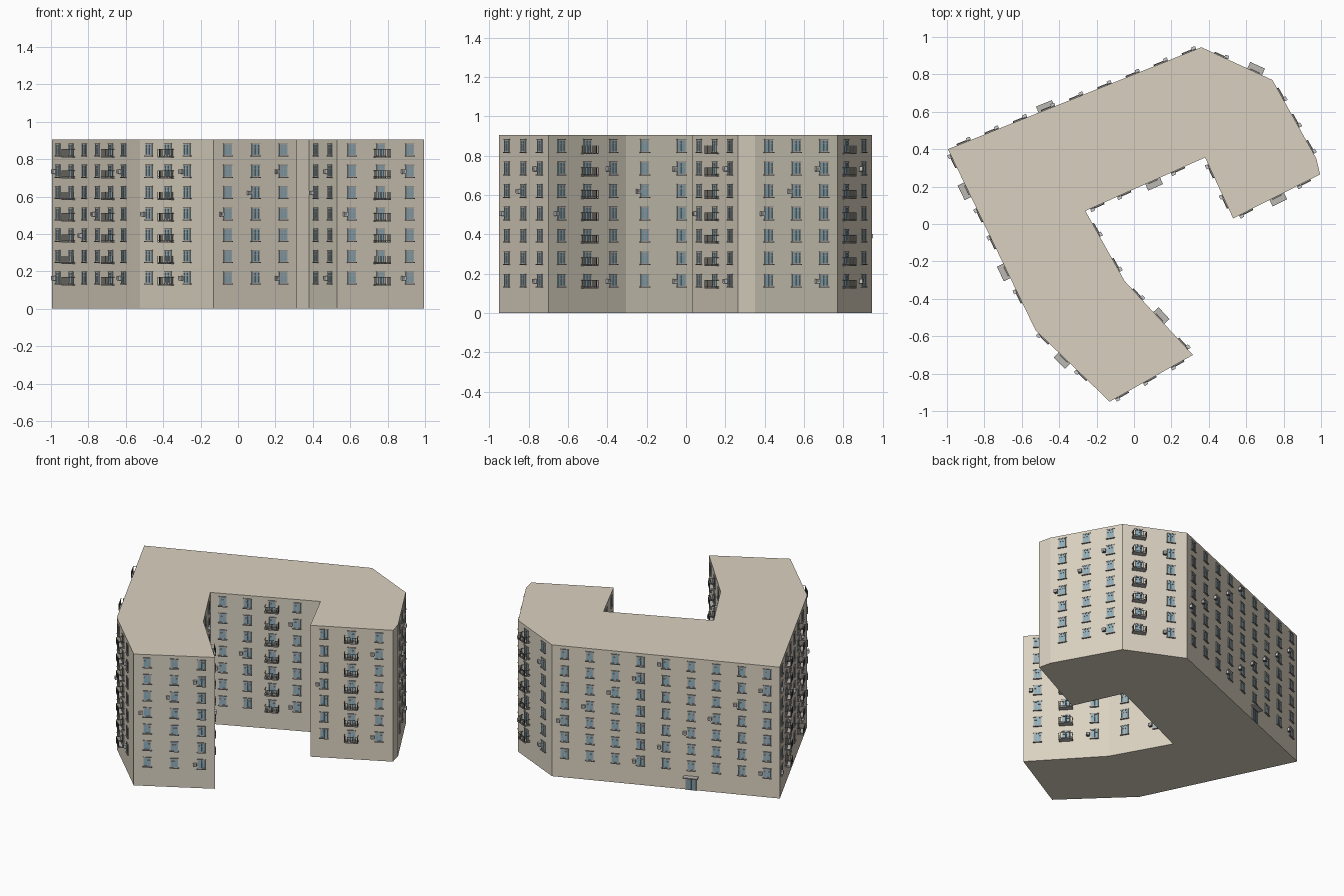
import bpy
from mathutils import Vector

if "Cube" in bpy.data.objects:
    bpy.data.objects.remove(bpy.data.objects["Cube"])

H = 0.905
ROW0, STEP, FLOORS = 0.166, 0.114, 7

# footprint, counter-clockwise: (x, y, columns on the wall that starts here, balcony columns)
WALLS = [
    (-0.13, -0.95, 3, ()), (0.315, -0.70, 3, (1,)), (-0.05, -0.305, 2, ()),
    (-0.26, 0.07, 4, (2,)), (0.316, 0.327, 0, ()), (0.38, 0.355, 2, ()),
    (0.53, 0.03, 3, (1,)), (0.995, 0.265, 0, ()), (0.975, 0.35, 3, ()),
    (0.74, 0.77, 2, (0,)), (0.36, 0.945, 9, ()), (-0.995, 0.40, 6, (1, 4)),
    (-0.575, -0.468, 0, ()), (-0.525, -0.57, 3, (1,)), (-0.22, -0.863, 0, ()),
]

COLORS = {
    "wall": (0.70, 0.64, 0.53, 1), "frame": (0.42, 0.43, 0.43, 1),
    "glass": (0.25, 0.42, 0.50, 1), "sill": (0.30, 0.29, 0.28, 1),
    "metal": (0.13, 0.13, 0.13, 1), "slab": (0.50, 0.48, 0.45, 1),
    "unit": (0.62, 0.62, 0.60, 1), "door": (0.20, 0.31, 0.36, 1),
}
MATS = {}
for key, col in COLORS.items():
    MATS[key] = bpy.data.materials.new(key)
    MATS[key].diffuse_color = col

parts = {}
CUBE_FACES = [(0, 2, 3, 1), (4, 5, 7, 6), (0, 1, 5, 4),
              (2, 6, 7, 3), (0, 4, 6, 2), (1, 3, 7, 5)]


def make_object(name, verts, faces, mat):
    mesh = bpy.data.meshes.new(name)
    mesh.from_pydata(verts, [], faces)
    mesh.materials.append(MATS[mat])
    mesh.update()
    obj = bpy.data.objects.new(name, mesh)
    bpy.context.collection.objects.link(obj)


class Spot:
    """Local frame on a wall: u along it, d outward, z up."""

    def __init__(self, origin, u, n):
        self.o, self.u, self.n = origin, u, n

    def box(self, part, mat, u0, u1, d0, d1, z0, z1):
        verts, faces, _ = parts.setdefault(part, ([], [], mat))
        base = len(verts)
        for z in (z0, z1):
            for d in (d0, d1):
                for u in (u0, u1):
                    verts.append(self.o + self.u * u + self.n * d + Vector((0, 0, z)))
        # u x d points down, so the winding is reversed
        faces.extend(tuple(base + i for i in f[::-1]) for f in CUBE_FACES)


def window(s, z):
    w, h = 0.024, 0.031
    s.box("window_glass", "glass", -w, w, -0.002, 0.002, z - h, z + h)
    for a, b in ((-w, -w + 0.005), (-0.002, 0.002), (w - 0.005, w)):
        s.box("window_frames", "frame", a, b, -0.002, 0.005, z - h, z + h)
    for a, b in ((-h, -h + 0.005), (0.010, 0.013), (h - 0.005, h)):
        s.box("window_frames", "frame", -w, w, -0.002, 0.0045, z + a, z + b)
    s.box("window_sills", "sill", -0.029, 0.029, -0.002, 0.009, z - h - 0.005, z - h)
    s.box("window_lintels", "sill", -0.027, 0.027, -0.002, 0.006, z + h, z + h + 0.003)


def balcony(s, z):
    w, dep, z0, z1, t = 0.043, 0.038, z - 0.036, z + 0.003, 0.002
    s.box("balcony_slabs", "slab", -w, w, -0.002, dep, z0 - 0.005, z0)
    for zz in (z1, z0 + 0.006):
        s.box("balcony_rails", "metal", -w, w, dep - t, dep, zz - t, zz)
        for x in (-w, w - t):
            s.box("balcony_rails", "metal", x, x + t, 0, dep, zz - t, zz)
    for i in range(9):
        x = -w + (2 * w - t) * i / 8
        s.box("balcony_bars", "metal", x, x + t * 0.8, dep - t, dep, z0, z1)
    for x in (-w, w - t):
        for d in (0.010, 0.022):
            s.box("balcony_bars", "metal", x, x + t, d, d + t * 0.8, z0, z1)


def cooling_unit(s, z):
    s.box("cooling_units", "unit", -0.052, -0.029, 0.003, 0.018, z - 0.012, z + 0.008)
    s.box("unit_grilles", "sill", -0.049, -0.036, 0.018, 0.019, z - 0.009, z + 0.005)
    s.box("unit_brackets", "metal", -0.050, -0.031, -0.002, 0.016, z - 0.015, z - 0.012)


def entrance(s):
    s.box("door_leaf", "door", -0.030, 0.030, -0.002, 0.004, 0, 0.078)
    for a, b in ((-0.034, -0.029), (-0.002, 0.002), (0.029, 0.034)):
        s.box("door_frame", "sill", a, b, -0.002, 0.008, 0, 0.082)
    s.box("door_frame", "sill", -0.034, 0.034, -0.002, 0.008, 0.077, 0.082)
    s.box("door_canopy", "slab", -0.046, 0.046, -0.002, 0.036, 0.088, 0.095)


# building body
n = len(WALLS)
body = [Vector((x, y, z)) for z in (0, H) for x, y, _, _ in WALLS]
sides = [(i, (i + 1) % n, (i + 1) % n + n, i + n) for i in range(n)]
make_object("building_body", body,
            sides + [tuple(range(n))[::-1], tuple(range(n, 2 * n))], "wall")

# windows, balconies and cooling units along every wall
for i, (x, y, cols, balconies) in enumerate(WALLS):
    a, b = Vector((x, y, 0)), body[(i + 1) % n]
    u = (b - a).normalized()
    normal = Vector((u.y, -u.x, 0))
    for c in range(cols):
        spot = Spot(a.lerp(b, (c + 0.5) / cols), u, normal)
        for f in range(FLOORS):
            z = ROW0 + f * STEP
            window(spot, z)
            if c in balconies:
                balcony(spot, z)
            elif (f + cols - 1 - c) % 5 == 0:
                cooling_unit(spot, z)
        if cols == 9 and c == 5:
            entrance(spot)

for name, (verts, faces, mat) in parts.items():
    make_object(name, verts, faces, mat)

for m in bpy.data.materials:
    if m.users and not m.is_grease_pencil:
        m.use_nodes = True
        m.node_tree.nodes["Principled BSDF"].inputs["Base Color"].default_value = m.diffuse_color
